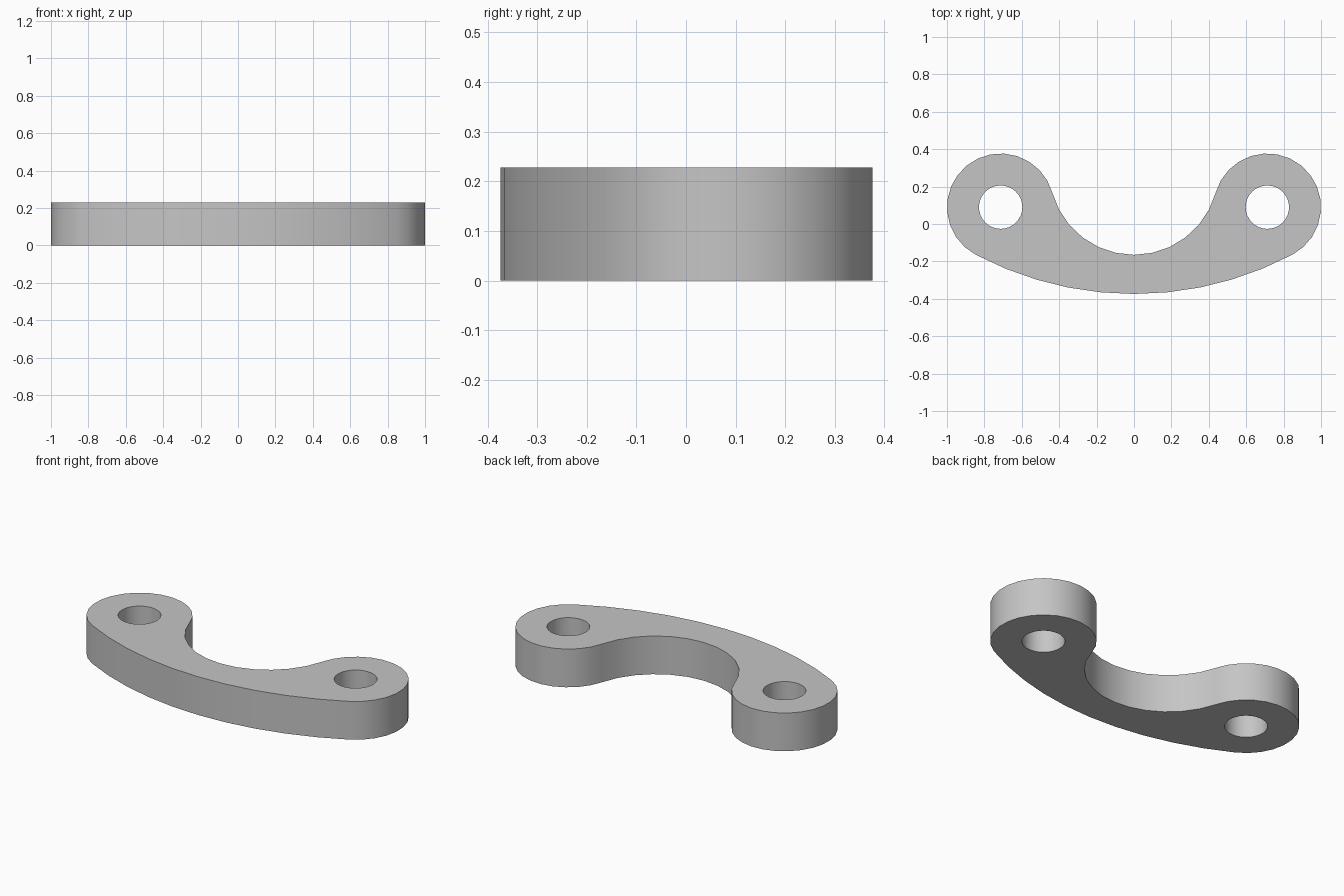
import bpy, bmesh
from math import atan2, cos, sin, pi, hypot

if "Cube" in bpy.data.objects:
    bpy.data.objects.remove(bpy.data.objects["Cube"])

# Main dimensions
THICKNESS = 0.228
EYE_X, EYE_Y = 0.713, 0.09
EYE_R, HOLE_R = 0.287, 0.116
OUTER_LOW, INNER_LOW = -0.374, -0.165


def arc(cx, cy, r, start, end, steps):
    """Points along an arc, without its last point."""
    return [(cx + r * cos(start + (end - start) * i / steps),
             cy + r * sin(start + (end - start) * i / steps)) for i in range(steps)]


def tangent_height(low, sign):
    """Centre height of a central arc with this low point, tangent to the eye circle."""
    a = EYE_Y - low + sign * EYE_R
    return EYE_Y + (EYE_X ** 2 - a ** 2) / (2 * a)


# Outer arc wraps the eyes, inner arc touches them from outside
outer_c = tangent_height(OUTER_LOW, -1)
inner_c = tangent_height(INNER_LOW, 1)
outer_a = atan2(EYE_Y - outer_c, EYE_X)
inner_a = atan2(EYE_Y - inner_c, EYE_X)

# Half outline on the +x side, from the low outer point to the low inner point
half = arc(0, outer_c, outer_c - OUTER_LOW, -pi / 2, outer_a, 5)
half += arc(EYE_X, EYE_Y, EYE_R, outer_a, inner_a + pi, 16)
half += arc(0, inner_c, inner_c - INNER_LOW, inner_a, -pi / 2, 6)
half.append((0, INNER_LOW))
outline = half + [(-x, y) for x, y in reversed(half[1:-1])]
holes = [arc(s * EYE_X, EYE_Y, HOLE_R, 0, 2 * pi, 32) for s in (-1, 1)]

# Fill the outline around the holes and extrude it upward
bm = bmesh.new()
edges = []
for loop in [outline] + holes:
    verts = [bm.verts.new((x, y, 0)) for x, y in loop]
    edges += [bm.edges.new((verts[i - 1], verts[i])) for i in range(len(verts))]
bmesh.ops.triangle_fill(bm, use_beauty=True, edges=edges, normal=(0, 0, 1))
top = bmesh.ops.extrude_face_region(bm, geom=bm.faces[:], use_keep_orig=True)
bmesh.ops.translate(bm, vec=(0, 0, THICKNESS),
                    verts=[g for g in top["geom"] if isinstance(g, bmesh.types.BMVert)])
bmesh.ops.recalc_face_normals(bm, faces=bm.faces[:])
mesh = bpy.data.meshes.new("curved_link")
bm.to_mesh(mesh)
bm.free()

link = bpy.data.objects.new("curved_link", mesh)
bpy.context.collection.objects.link(link)

# Plain grey material
grey = bpy.data.materials.new("light_grey")
grey.use_nodes = True
colour = (0.56, 0.56, 0.56, 1)
grey.diffuse_color = colour
grey.node_tree.nodes["Principled BSDF"].inputs["Base Color"].default_value = colour
mesh.materials.append(grey)

# Smooth walls with sharp rims
bpy.ops.object.select_all(action="DESELECT")
link.select_set(True)
bpy.context.view_layer.objects.active = link
bpy.ops.object.shade_smooth_by_angle()
